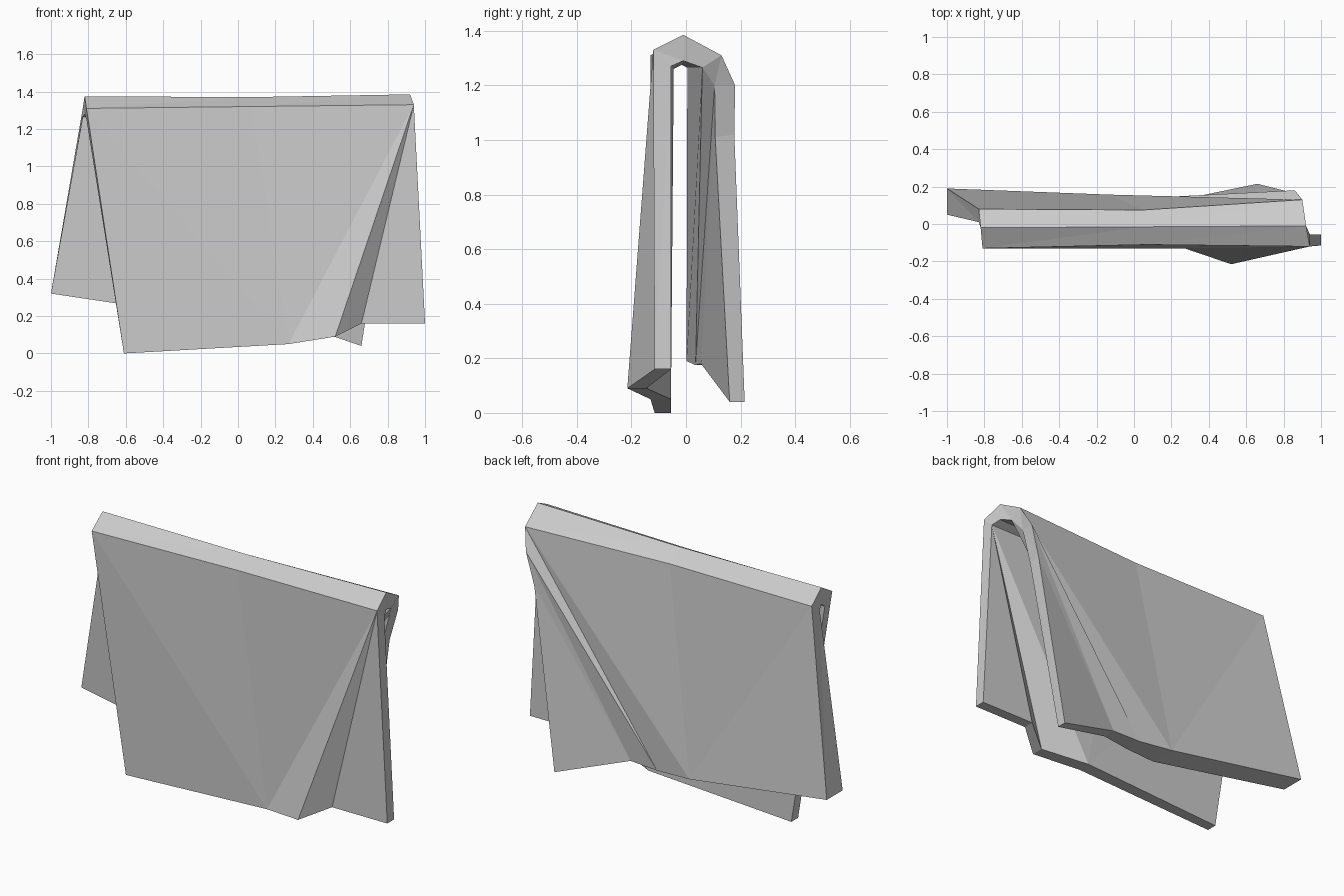
import bpy
import bmesh
from mathutils import Vector

cube = bpy.data.objects.get("Cube")
if cube:
    bpy.data.objects.remove(cube, do_unlink=True)

# Cloth colour
cloth = bpy.data.materials.new("grey cloth")
cloth.use_nodes = True
grey = (0.6, 0.6, 0.6, 1)
cloth.diffuse_color = grey
cloth.node_tree.nodes["Principled BSDF"].inputs["Base Color"].default_value = grey

bm = bmesh.new()
top, partner = {}, {}


def pin(name, point, thickness):
    """Add a corner of the outer surface and its partner on the inner surface."""
    top[name] = bm.verts.new(point)
    partner[top[name]] = bm.verts.new(Vector(point) + Vector(thickness))


def panel(*names):
    """Add one flat panel of the outer surface."""
    bm.faces.new([top[n] for n in names])


def fan(tip, *hem):
    """Add triangles from one tip to each pair of neighbouring hem corners."""
    for a, b in zip(hem, hem[1:]):
        panel(tip, a, b)


# Front hem, with one fold pulled forward
front_in = (0, 0.06, 0)
pin("hem_left", (-0.61, -0.115, 0), front_in)
pin("hem_middle", (0.27, -0.13, 0.05), (0, 0.075, 0))
pin("hem_fold", (0.52, -0.215, 0.09), (0, 0.07, 0))
pin("hem_valley", (0.66, -0.115, 0.16), front_in)
pin("hem_right", (1, -0.115, 0.16), front_in)

# Front shoulder, ridge and back shoulder of the drape
for name, front, ridge, back in (
        ("left", (-0.81, -0.13, 1.31), (-0.82, -0.02, 1.375), (-0.83, 0.08, 1.31)),
        ("mid", (0.07, -0.11, 1.32), (0.05, -0.015, 1.37), (0.05, 0.075, 1.31)),
        ("right", (0.94, -0.12, 1.33), (0.92, -0.01, 1.385), (0.9, 0.13, 1.31))):
    pin("front_" + name, front, (0, 0.065, -0.06))
    pin("ridge_" + name, ridge, (0, 0, -0.095))
    pin("back_" + name, back, (0, -0.07, -0.045))

# Back right edge
pin("lip", (0.86, 0.18, 1.2), (0, -0.075, 0))
pin("knee", (0.81, 0.177, 1.02), (0, -0.07, -0.01))

# Back hem: thicker towards the left
for name, point, depth in (
        ("tail_left", (-1, 0.19, 0.32), 0.14),
        ("tail_middle", (-0.13, 0.157, 0.19), 0.155),
        ("tail_crease", (0.08, 0.14, 0.175), 0.105),
        ("tail_valley", (0.25, 0.13, 0.18), 0.075),
        ("tail_right", (0.66, 0.215, 0.04), 0.055)):
    pin(name, point, (0, -depth, 0))

# Front panels
fan("front_left", "hem_left", "hem_middle", "front_mid")
panel("front_mid", "hem_middle", "front_right")
fan("front_right", "hem_middle", "hem_fold", "hem_valley", "hem_right")

# Panels over the ridge
for a, b in (("left", "mid"), ("mid", "right")):
    panel("front_" + a, "front_" + b, "ridge_" + b, "ridge_" + a)
    panel("ridge_" + a, "ridge_" + b, "back_" + b, "back_" + a)

# Back panels
panel("back_left", "back_mid", "tail_middle", "tail_left")
panel("back_mid", "back_right", "tail_middle")
fan("tail_crease", "tail_middle", "back_right", "lip", "tail_valley")
fan("tail_valley", "lip", "knee", "tail_right")

# Inner layer, joined to the outer one by a rim along the open edges
rim = [e.verts[:] for e in bm.edges if e.is_boundary]
for face in bm.faces[:]:
    bm.faces.new([partner[v] for v in reversed(face.verts)])
for a, b in rim:
    bm.faces.new((a, b, partner[b], partner[a]))
bmesh.ops.triangulate(bm, faces=[f for f in bm.faces if len(f.verts) > 3])
bmesh.ops.recalc_face_normals(bm, faces=bm.faces)

mesh = bpy.data.meshes.new("draped_cloth")
bm.to_mesh(mesh)
bm.free()
mesh.materials.append(cloth)
bpy.context.collection.objects.link(bpy.data.objects.new("draped_cloth", mesh))
